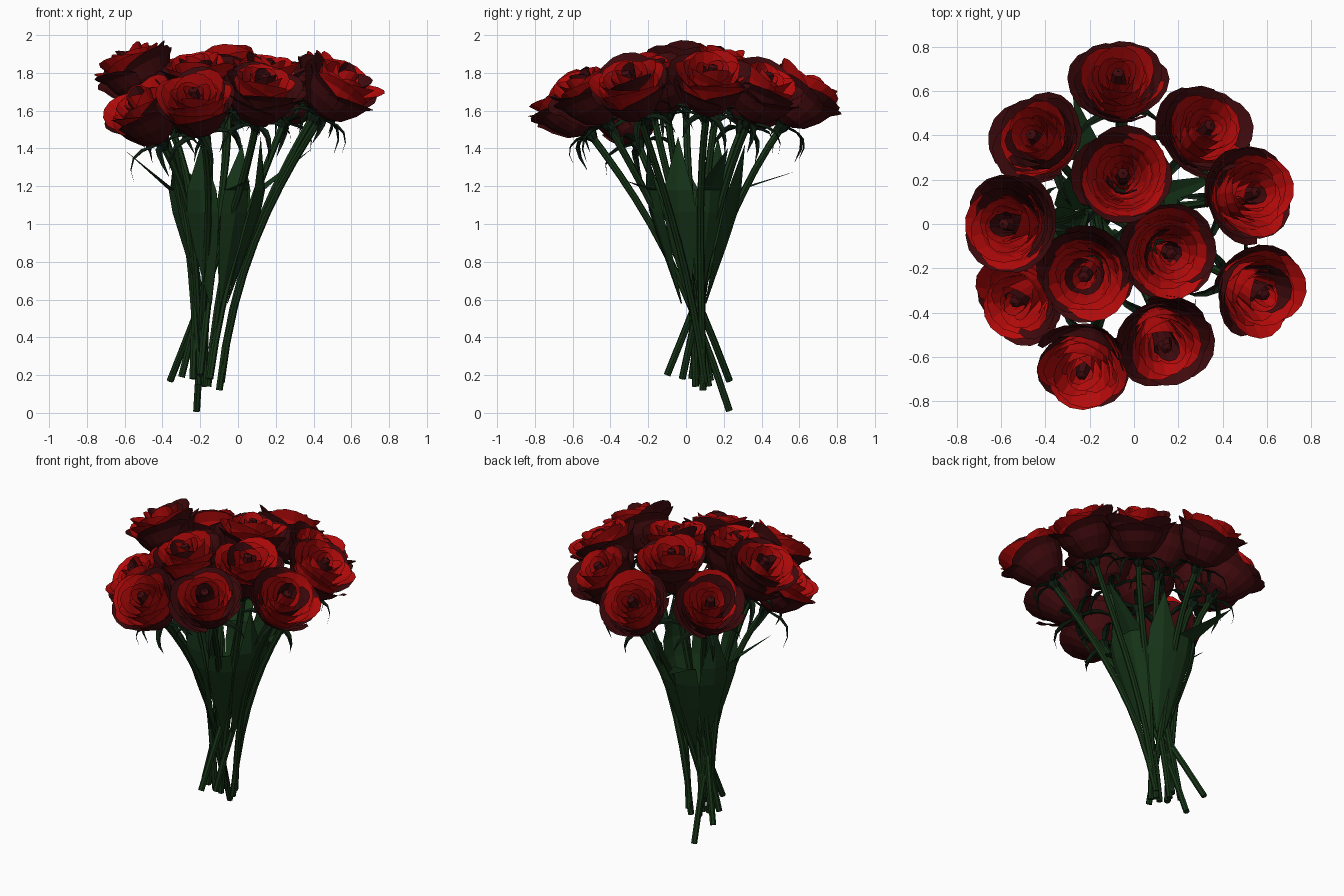
import bpy, bmesh, random
from math import sin, cos, pi, radians
from mathutils import Vector, Matrix

if "Cube" in bpy.data.objects:
    bpy.data.objects.remove(bpy.data.objects["Cube"])

random.seed(11)


def material(name, rgb):
    m = bpy.data.materials.new(name)
    m.diffuse_color = (*rgb, 1)
    m.use_nodes = True
    m.node_tree.nodes["Principled BSDF"].inputs["Base Color"].default_value = m.diffuse_color
    return m


RED = material("petal_red", (0.46, 0.003, 0.003))
DARK = material("petal_dark_red", (0.05, 0.003, 0.004))
STEM = material("stem_green", (0.008, 0.032, 0.008))
LEAF = material("leaf_green", (0.008, 0.034, 0.009))
SEPAL = material("sepal_green", (0.004, 0.012, 0.005))


def finish(bm, name, mats, matrix=Matrix()):
    me = bpy.data.meshes.new(name)
    bm.to_mesh(me)
    bm.free()
    for m in mats:
        me.materials.append(m)
    ob = bpy.data.objects.new(name, me)
    ob.matrix_world = matrix
    bpy.context.collection.objects.link(ob)
    return ob


def skin(bm, rows, mat=0, flip=False, closed=False):
    """Join rows of points with faces."""
    rows = [[bm.verts.new(p) for p in r] for r in rows]
    for a, b in zip(rows, rows[1:]):
        n = len(a)
        for i in range(n if closed else n - 1):
            k = (i + 1) % n
            q = (a[i], a[k], b[k], b[i])
            f = bm.faces.new(q[::-1] if flip else q)
            f.material_index = mat
    return rows


def tube(bm, pts, radii, sides=7):
    rows = []
    for i, p in enumerate(pts):
        d = pts[min(i + 1, len(pts) - 1)] - pts[max(i - 1, 0)]
        q = Vector((0, 0, 1)).rotation_difference(d)
        rows.append([p + q @ Vector((radii[i] * cos(2 * pi * k / sides),
                                     radii[i] * sin(2 * pi * k / sides), 0))
                     for k in range(sides)])
    rows = skin(bm, rows, closed=True)
    bm.faces.new(rows[0][::-1])
    bm.faces.new(rows[-1])


def petal(bm, mid, span, r, h, curl, mat, flip):
    """One cupped petal: flared profile, rounded rim, spiralling edge."""
    profile = [(0.12, 0.0), (0.52, 0.2), (0.77, 0.52), (0.89, 0.8), (1.0, 1.0)]
    rows = []
    for j, (pr, pz) in enumerate(profile):
        row = []
        for i in range(7):
            u = i / 3 - 1
            a = mid + u * span / 2 * (0.88 if j == 4 else 1)
            rr = pr * r * (1 + 0.06 * u)
            drop = 0.18 * u * u * pz ** 3
            if j == 4:
                rr += curl * (1 - u * u)
            row.append((rr * cos(a), rr * sin(a), h * (pz - drop)))
        rows.append(row)
    skin(bm, rows, mat, flip)


# petal count, rim radius, rim height, outward curl, chance of a dark petal
LAYERS = [(4, 0.205, 0.235, 0.022, 1.0), (4, 0.186, 0.272, 0.020, 0.5),
          (3, 0.155, 0.285, 0.012, 0.1), (3, 0.120, 0.292, 0.006, 0.1),
          (3, 0.086, 0.298, 0.0, 0.1), (2, 0.055, 0.303, 0.0, 0.4)]


def bloom(name, matrix):
    bm = bmesh.new()
    start = random.uniform(0, 2 * pi)
    for k, (n, r, h, curl, dark) in enumerate(LAYERS):
        for i in range(n):
            petal(bm, start + k * 0.9 + i * 2 * pi / n, 2 * pi / n * 1.3,
                  r * random.uniform(0.95, 1.06), h * random.uniform(0.92, 1.09), curl,
                  int(random.random() < dark), k > 0)
    # closed bud in the middle
    skin(bm, [[(r * cos(a * pi / 3), r * sin(a * pi / 3), z) for a in range(6)]
              for r, z in ((0.02, 0.12), (0.036, 0.22), (0.026, 0.29), (0.003, 0.30))],
         1, closed=True)
    finish(bm, name, [RED, DARK], matrix)


def sepals(name, matrix):
    bm = bmesh.new()
    tube(bm, [Vector((0, 0, z)) for z in (-0.05, -0.02, 0.015, 0.04)],
         [0.018, 0.034, 0.042, 0.06])
    start = random.uniform(0, 2 * pi)
    for i in range(5):
        a = start + i * 2 * pi / 5
        out, side = Vector((cos(a), sin(a), 0)), Vector((-sin(a), cos(a), 0))
        s = random.uniform(0.9, 1.25)
        rows = []
        for r, z, w in ((0.025, 0.0, 0.016), (0.09, 0.012, 0.022), (0.14, 0.0, 0.016),
                        (0.175, -0.04, 0.010), (0.19, -0.10, 0.001)):
            c = out * r * s + Vector((0, 0, z * s))
            rows.append([c - side * w, c + Vector((0, 0, -w * 0.5)), c + side * w])
        skin(bm, rows)
    finish(bm, name, [SEPAL], matrix)


def bezier(a, b, c, d, n):
    return [a * (1 - t) ** 3 + b * 3 * t * (1 - t) ** 2 + c * 3 * t * t * (1 - t) + d * t ** 3
            for t in (i / n for i in range(n + 1))]


# rim centre of each rose and the cut end of its stem
ROSES = [((-0.07, 0.66, 1.73), (-0.20, -0.10, 0.20)), ((0.33, 0.43, 1.76), (-0.15, -0.02, 0.18)),
         ((-0.45, 0.39, 1.73), (-0.24, 0.03, 0.18)), ((-0.05, 0.22, 1.87), (-0.30, 0.08, 0.19)),
         ((0.53, 0.14, 1.80), (-0.10, 0.09, 0.12)), ((-0.57, 0.0, 1.87), (-0.21, 0.06, 0.15)),
         ((0.16, -0.13, 1.83), (-0.16, 0.05, 0.14)), ((-0.22, -0.23, 1.83), (-0.18, 0.12, 0.14)),
         ((-0.52, -0.34, 1.64), (-0.19, 0.13, 0.17)), ((0.57, -0.31, 1.77), (-0.09, 0.10, 0.16)),
         ((0.14, -0.54, 1.75), (-0.36, 0.23, 0.17)), ((-0.23, -0.66, 1.68), (-0.22, 0.23, 0.01))]
FOCUS = Vector((-0.05, 0, 0.8))

for i, (c, foot) in enumerate(ROSES, 1):
    c, foot = Vector(c), Vector(foot)
    axis = (c - FOCUS).normalized()
    base = c - axis * 0.25
    frame = Matrix.Translation(base) @ Vector((0, 0, 1)).rotation_difference(axis).to_matrix().to_4x4()
    bloom(f"rose_bloom_{i}", frame)
    sepals(f"rose_sepals_{i}", frame)
    # stem bows through the gathered waist of the bunch
    waist = Vector((-0.13 + c.x * 0.2, 0.06 + c.y * 0.14, 0.82))
    bm = bmesh.new()
    pts = bezier(foot, waist, base - axis * 0.42, base, 9)
    tube(bm, pts, [0.019] * len(pts))
    finish(bm, f"stem_{i}", [STEM])

# long folded leaves: direction, tip radius, tip height, width factor
LEAVES = [(250, 0.26, 1.42, 1.0), (295, 0.40, 1.23, 0.85), (340, 0.24, 1.46, 1.0),
          (20, 0.53, 1.40, 0.85), (65, 0.30, 1.42, 1.0), (107, 0.57, 1.28, 0.85),
          (150, 0.26, 1.45, 1.0), (190, 0.50, 1.39, 0.85)]
for i, (deg, tip_r, tip_z, wf) in enumerate(LEAVES, 1):
    a = radians(deg)
    out, side = Vector((cos(a), sin(a), 0)), Vector((-sin(a), cos(a), 0))
    bm = bmesh.new()
    rows = []
    for r, z, w in ((0.07, 0.58, 0.006), (0.16, 0.88, 0.068), (0.215, 1.06, 0.09),
                    (0.24, 1.18, 0.082), (tip_r, tip_z, 0.001)):
        p = Vector((-0.11 - 0.02 * (1.2 - z), 0.04, z)) + out * r
        rows.append([p - side * w * wf, p + out * w * 0.25, p + side * w * wf])
    skin(bm, rows)
    finish(bm, f"leaf_{i}", [LEAF])
